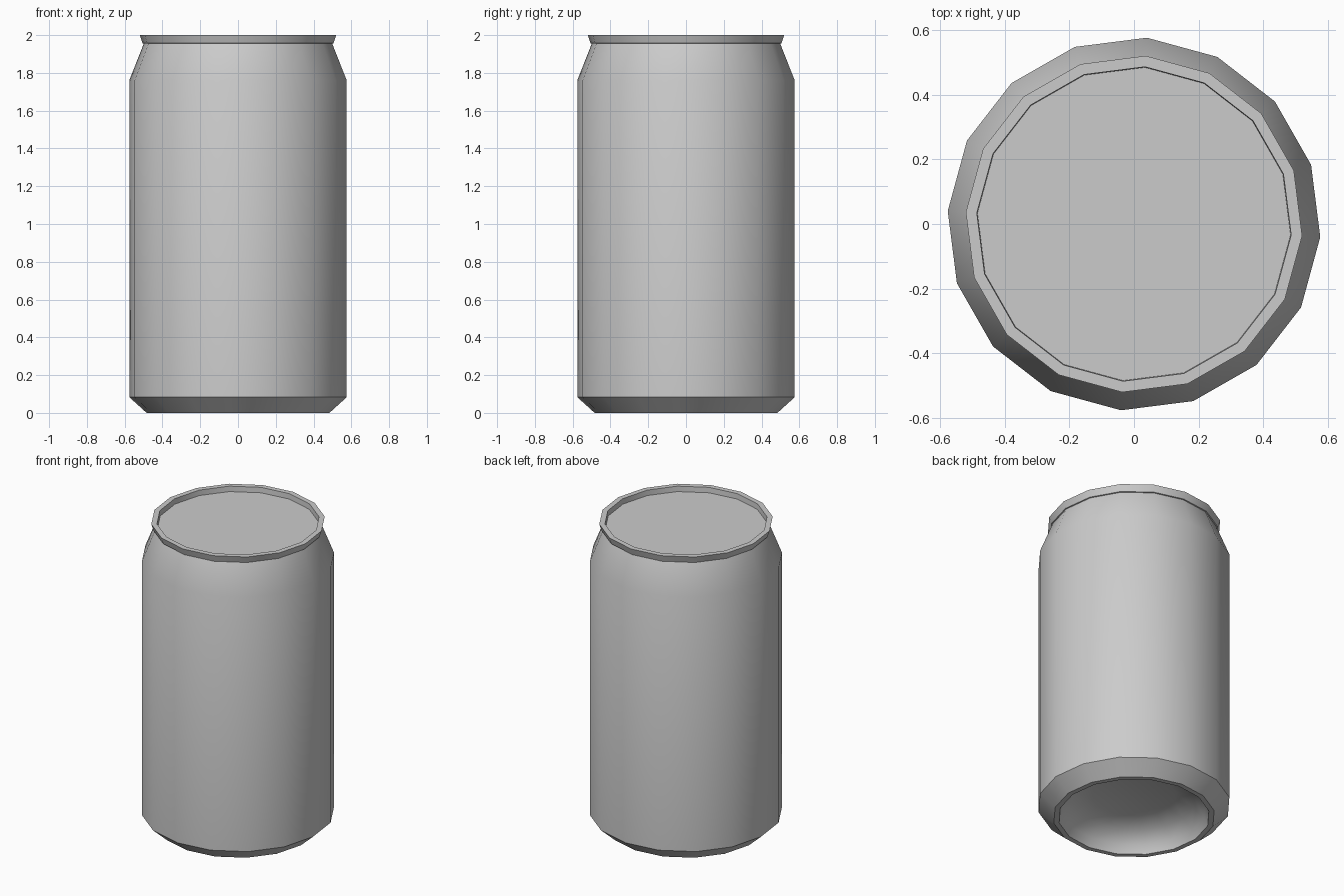
import bpy, bmesh
from math import cos, sin, pi, radians

if "Cube" in bpy.data.objects:
    bpy.data.objects.remove(bpy.data.objects["Cube"])

SIDES = 16
TURN = radians(-4)


def lathe(name, profile, cap_start=False, cap_end=False):
    """Revolve (radius, z) points, ordered so the outside runs upward."""
    bm = bmesh.new()
    rings = []
    for r, z in profile:
        angles = [TURN + 2 * pi * i / SIDES for i in range(SIDES)]
        rings.append([bm.verts.new((r * cos(a), r * sin(a), z)) for a in angles])
    for low, high in zip(rings, rings[1:]):
        for i in range(SIDES):
            j = (i + 1) % SIDES
            bm.faces.new((low[i], low[j], high[j], high[i]))
    if cap_start:
        bm.faces.new(rings[0][::-1])
    if cap_end:
        bm.faces.new(rings[-1])
    mesh = bpy.data.meshes.new(name)
    bm.to_mesh(mesh)
    bm.free()
    ob = bpy.data.objects.new(name, mesh)
    bpy.context.collection.objects.link(ob)
    bpy.ops.object.select_all(action='DESELECT')
    ob.select_set(True)
    bpy.context.view_layer.objects.active = ob
    bpy.ops.object.shade_smooth_by_angle(angle=radians(30))
    return ob


# Body wall with chamfered foot and tapered neck
lathe("can_body", [(0.485, 0), (0.577, 0.083), (0.577, 1.76), (0.50, 1.955)])

# Recessed underside: flat foot ring, then a shallow inward dome
lathe("can_base", [(0.25, 0.15), (0.36, 0.115), (0.43, 0.055), (0.453, 0),
                   (0.485, 0)], cap_start=True)

# Flared rim and sunken lid
lathe("rim_and_lid", [(0.50, 1.955), (0.507, 1.957), (0.521, 2.0),
                      (0.487, 2.0), (0.485, 1.965)], cap_end=True)
